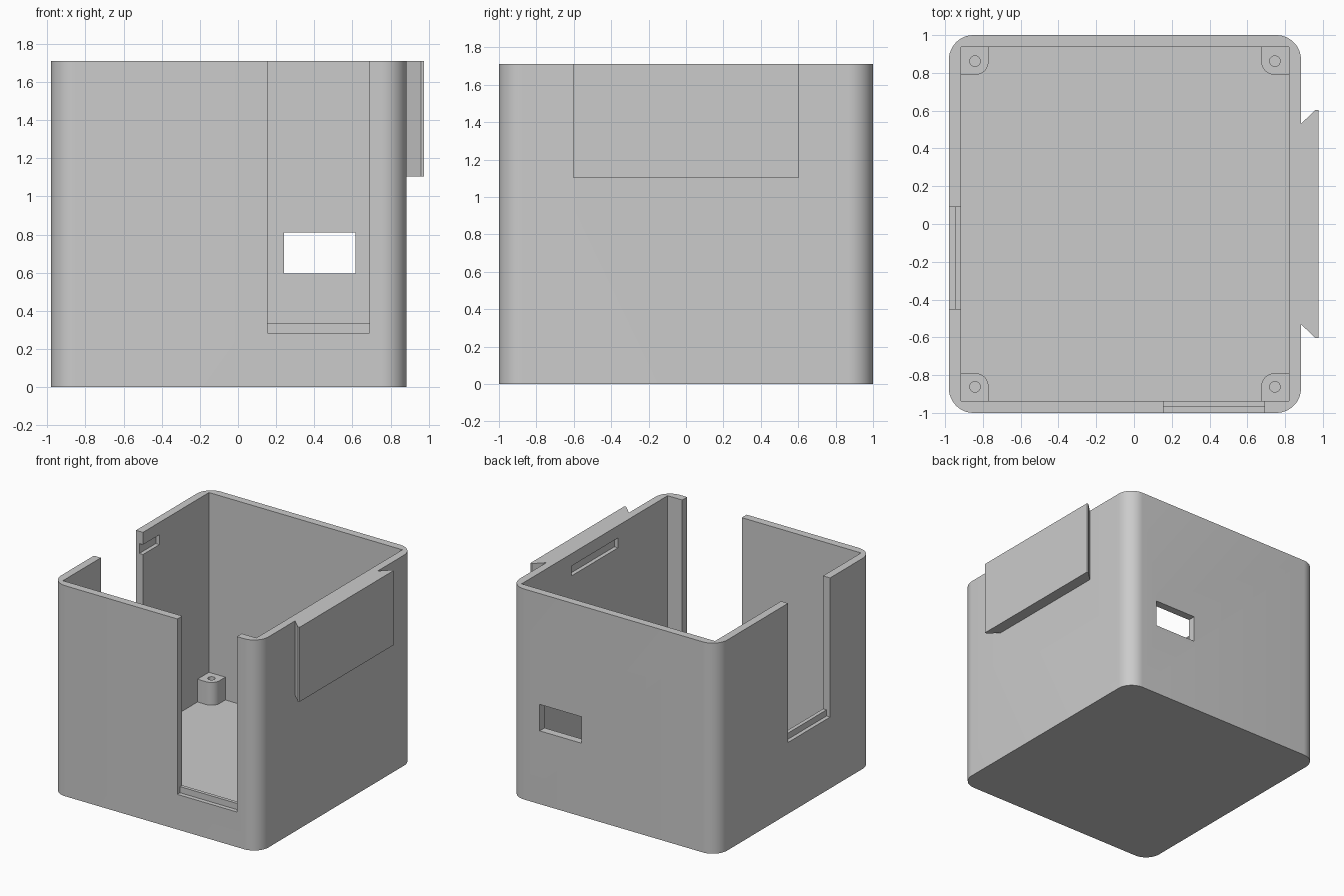
import bpy, bmesh
from math import sin, cos, pi, radians

if "Cube" in bpy.data.objects:
    bpy.data.objects.remove(bpy.data.objects["Cube"], do_unlink=True)

# Main dimensions
CX = -0.048                  # centre of the box across x
HALF_X, HALF_Y = 0.932, 1.0  # outer half sizes
WALL, FLOOR, TOP = 0.063, 0.065, 1.71
CORNER = 0.13
LEFT, RIGHT = CX - HALF_X, CX + HALF_X

grey = bpy.data.materials.new("light_grey")
grey.use_nodes = True
colour = (0.6, 0.6, 0.6, 1)
grey.diffuse_color = colour
grey.node_tree.nodes["Principled BSDF"].inputs["Base Color"].default_value = colour


def prism(name, outline, z0, z1):
    """Extrude a plan outline from z0 to z1."""
    bm = bmesh.new()
    face = bm.faces.new([bm.verts.new((x, y, z0)) for x, y in outline])
    extruded = bmesh.ops.extrude_face_region(bm, geom=[face])["geom"]
    for v in extruded:
        if isinstance(v, bmesh.types.BMVert):
            v.co.z = z1
    bmesh.ops.recalc_face_normals(bm, faces=bm.faces)
    mesh = bpy.data.meshes.new(name)
    bm.to_mesh(mesh)
    bm.free()
    mesh.materials.append(grey)
    ob = bpy.data.objects.new(name, mesh)
    bpy.context.collection.objects.link(ob)
    return ob


def rect(x0, x1, y0, y1):
    return [(x0, y0), (x1, y0), (x1, y1), (x0, y1)]


def arc(x, y, r, start, sweep=90, steps=12):
    return [(x + r * cos(radians(start + sweep * i / steps)),
             y + r * sin(radians(start + sweep * i / steps))) for i in range(steps + 1)]


def combine(target, tool, operation="DIFFERENCE"):
    """Apply a boolean and discard the tool."""
    mod = target.modifiers.new("boolean", "BOOLEAN")
    mod.operation, mod.solver, mod.object = operation, "EXACT", tool
    bpy.context.view_layer.objects.active = target
    bpy.ops.object.modifier_apply(modifier=mod.name)
    bpy.data.objects.remove(tool, do_unlink=True)


def cut(target, x0, x1, y0, y1, z0, z1):
    combine(target, prism("cutter", rect(x0, x1, y0, y1), z0, z1))


# Box with rounded vertical edges
ix, iy = HALF_X - CORNER, HALF_Y - CORNER
outline = []
for i, (sx, sy) in enumerate([(1, 1), (-1, 1), (-1, -1), (1, -1)]):
    outline += arc(CX + sx * ix, sy * iy, CORNER, 90 * i)
box = prism("box_shell", outline, 0, TOP)

# Dovetail plate on the +x side
half = [(RIGHT - 0.03, 0.5), (RIGHT, 0.53), (0.96, 0.604), (0.976, 0.604)]
plate = half + [(x, -y) for x, y in reversed(half)]
combine(box, prism("dovetail_plate", plate, 1.105, TOP), "UNION")

# Square-cornered cavity
in_x, in_y = HALF_X - WALL, HALF_Y - WALL
cut(box, CX - in_x, CX + in_x, -in_y, in_y, FLOOR, 2)

# Front slot, its sill stepped up on the inner half
cut(box, 0.155, 0.69, -0.965, -0.9, 0.335, 2)
cut(box, 0.155, 0.69, -1.1, -0.965, 0.285, 2)

# Slot in the -x wall with the same stepped sill
cut(box, LEFT + 0.032, LEFT + 0.1, -0.45, 0.09, 0.63, 2)
cut(box, LEFT - 0.1, LEFT + 0.032, -0.45, 0.09, 0.58, 2)

# Window in the back wall
cut(box, 0.24, 0.615, 0.9, 1.1, 0.595, 0.81)

# Snap grooves inside both side walls
for s in (-1, 1):
    x0, x1 = sorted((CX + s * (in_x - 0.05), CX + s * (in_x + 0.032)))
    cut(box, x0, x1, -0.3, 0.3, 1.53, 1.61)

# Screw posts in the four corners
POST, ROUND, HEIGHT = 0.147, 0.07, 0.25
for sx, side in ((-1, "right"), (1, "left")):
    for sy, end in ((-1, "front"), (1, "back")):
        a, b = in_x - POST, in_y - POST
        shape = [(in_x, in_y), (a, in_y)]
        shape += arc(a + ROUND, b + ROUND, ROUND, 180)
        shape += [(in_x, b)]
        post = prism(f"{end}_{side}_post", [(CX + sx * x, sy * y) for x, y in shape],
                     FLOOR, HEIGHT)
        hole = arc(CX + sx * (in_x - 0.075), sy * (in_y - 0.075), 0.028, 0, 360, 24)[:-1]
        combine(post, prism("cutter", hole, FLOOR - 0.1, HEIGHT + 0.1))

# Smooth the rounded edges, keep the rest crisp
bpy.ops.object.select_all(action="DESELECT")
for ob in bpy.context.scene.objects:
    if ob.type == "MESH" and (ob == box or ob.name.endswith("_post")):
        ob.select_set(True)
bpy.context.view_layer.objects.active = box
bpy.ops.object.shade_smooth_by_angle(angle=radians(30))
